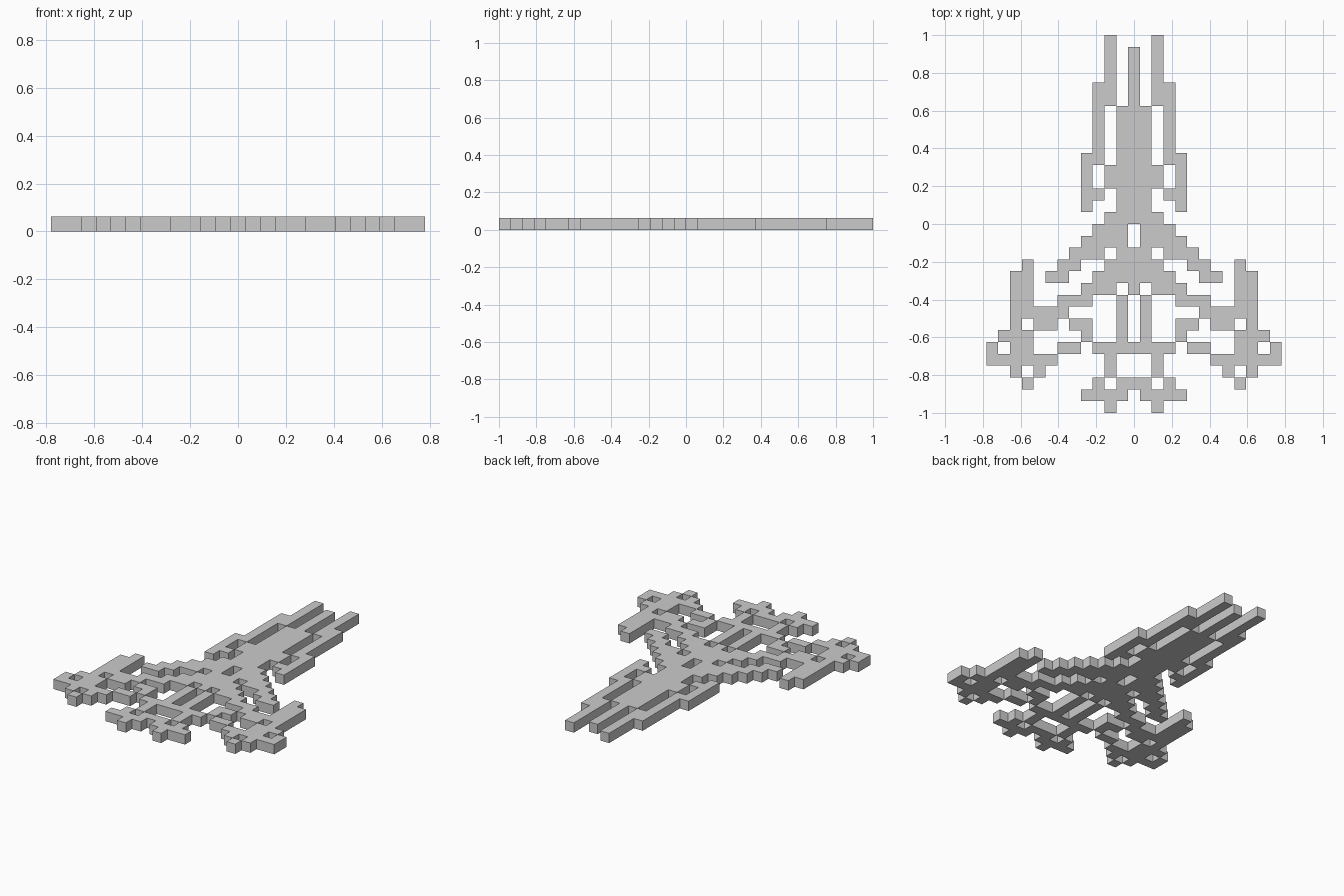
import bpy, bmesh, math

if "Cube" in bpy.data.objects:
    bpy.data.objects.remove(bpy.data.objects["Cube"])

U = 1 / 16  # size of one square cell; also the plate thickness
# Column 0 lies on the centre line, row 0 is the rear tip at y = +1.


def box(c0, c1, r0, r1):
    """Solid block of cells."""
    return {(c, r) for c in range(c0, c1 + 1) for r in range(r0, r1 + 1)}


def ring(c, r):
    """Four cells around an open square hole."""
    return {(c + 1, r), (c - 1, r), (c, r + 1), (c, r - 1)}


def stairs(c, r, steps, run, width):
    """Descending staircase of short rows."""
    return {(c + i * run + k, r + i) for i in range(steps) for k in range(width)}


# Right half of each part (mirrored later)
parts = {}
parts["centre_spike"] = box(0, 0, 1, 5)
parts["side_prongs"] = (box(2, 2, 0, 5) | box(3, 3, 4, 10)
                        | box(4, 4, 10, 14) | {(3, 13)})
# Hull: long body with cut-out slots
hull = box(0, 1, 6, 20) | box(2, 2, 11, 20) | {(3, 16), (3, 20), (0, 21)}
hull -= box(0, 0, 16, 17) | box(2, 2, 13, 14) | {(2, 18)}
parts["hull"] = hull
# Stepped arms
parts["upper_arms"] = stairs(3, 17, 4, 1, 2) | {(3, 18)}
parts["lower_arms"] = stairs(2, 21, 3, 2, 3) | box(7, 8, 24, 24)
parts["braces"] = box(4, 5, 24, 24) | {(4, 25)} | box(5, 6, 26, 26)
# Outer pods with ring-shaped openings
parts["side_pods"] = (box(9, 10, 20, 27) | ring(9, 28) | ring(11, 26)
                      | box(7, 8, 27, 27) | {(9, 19), (12, 27)}) - {(9, 24)}
# Tail
parts["tail_frame"] = box(1, 1, 22, 25) | box(0, 3, 26, 26) | {(2, 27)}
parts["tail_fins"] = ring(2, 29) | box(3, 4, 30, 30) | {(0, 29), (1, 30), (2, 31)}

# Mirror, and keep every cell in one part only
solid = set()
for name, half in parts.items():
    parts[name] = (half | {(-c, r) for c, r in half}) - solid
    solid |= parts[name]


def build_plate(name, cells):
    """Flat plate with top, bottom and only the outward-facing side walls."""
    bm = bmesh.new()

    def quad(pts):
        bm.faces.new([bm.verts.new(p) for p in pts])

    for c, r in cells:
        x0, x1 = (c - 0.5) * U, (c + 0.5) * U
        y0, y1 = 1 - (r + 1) * U, 1 - r * U
        loop = [(x0, y0), (x1, y0), (x1, y1), (x0, y1)]
        quad([(x, y, U) for x, y in loop])
        quad([(x, y, 0) for x, y in reversed(loop)])
        for i, near in enumerate([(c, r + 1), (c + 1, r), (c, r - 1), (c - 1, r)]):
            if near not in solid:
                a, b = loop[i], loop[(i + 1) % 4]
                quad([(*a, 0), (*b, 0), (*b, U), (*a, U)])
    # Weld and merge coplanar cells into clean flat faces
    bmesh.ops.remove_doubles(bm, verts=bm.verts, dist=1e-4)
    bmesh.ops.dissolve_limit(bm, angle_limit=math.radians(1),
                             verts=bm.verts, edges=bm.edges)
    mesh = bpy.data.meshes.new(name)
    bm.to_mesh(mesh)
    bm.free()
    bpy.context.collection.objects.link(bpy.data.objects.new(name, mesh))


for name, cells in parts.items():
    build_plate(name, cells)
